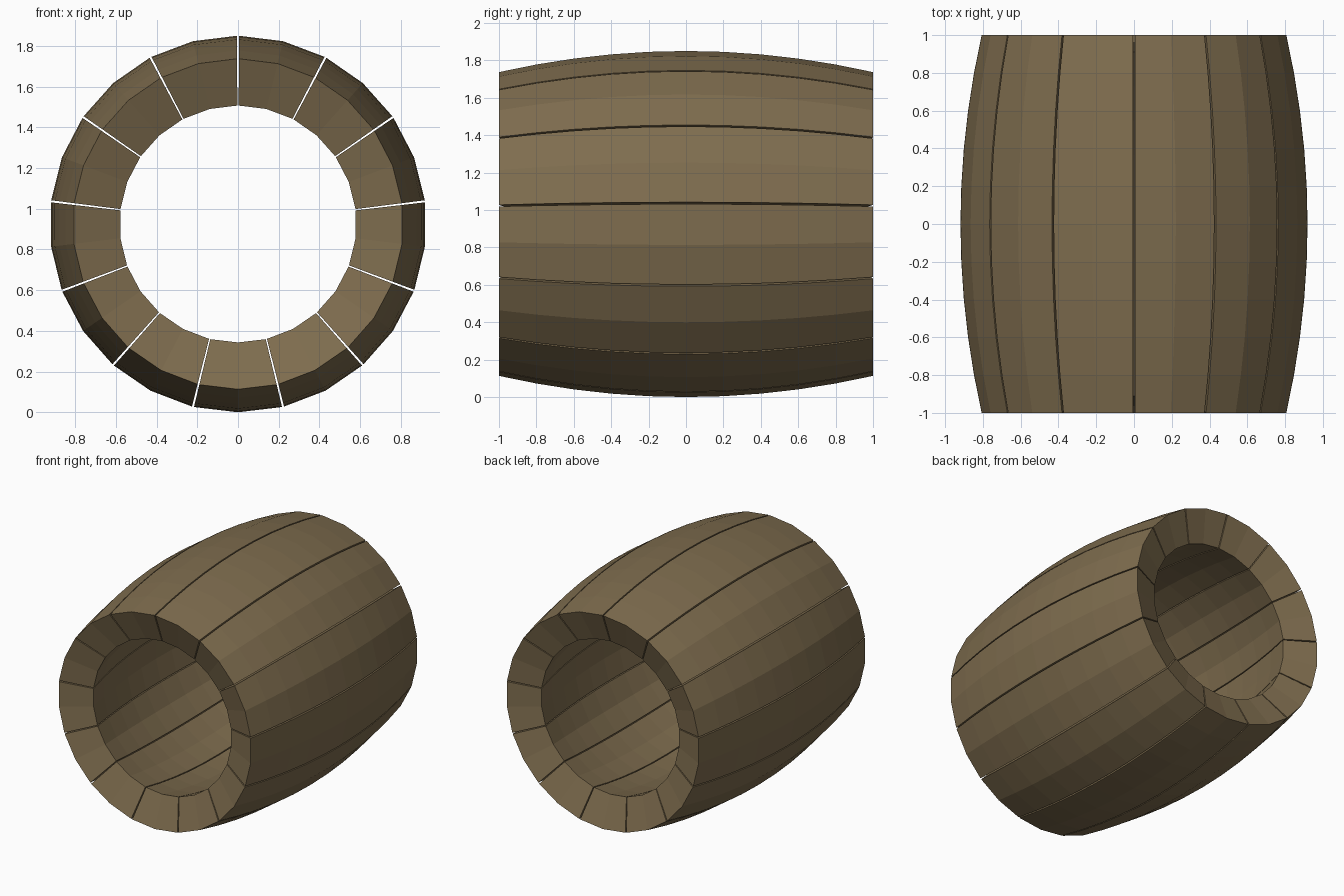
import bpy, bmesh, math

cube = bpy.data.objects.get("Cube")
if cube:
    bpy.data.objects.remove(cube, do_unlink=True)

STAVES = 13
RINGS = 10               # lengthwise segments per stave
R_MID, R_END = 0.925, 0.812
THICK = 0.23             # radial wall thickness at the ends
RIM_DEPTH = 0.09         # how far the rims lean into the barrel
HALF_GAP = 0.0055        # half the angular gap between staves
CENTRE_Z = 0.925

wood = bpy.data.materials.new("brown_wood")
wood.use_nodes = True
wood.diffuse_color = (0.21, 0.152, 0.077, 1)
bsdf = wood.node_tree.nodes["Principled BSDF"]
bsdf.inputs["Base Color"].default_value = wood.diffuse_color
bsdf.inputs["Roughness"].default_value = 0.8


def bulge(t):
    return R_MID - (R_MID - R_END) * t * t


def make_stave(index):
    """One curved plank with two facets across its width."""
    step = 2 * math.pi / STAVES
    start = index * step
    angles = (start + HALF_GAP, start + step / 2, start + step - HALF_GAP)
    bm = bmesh.new()
    sections = []
    for i in range(RINGS + 1):
        t = 2 * i / RINGS - 1
        outer = [(bulge(t), t, a) for a in angles]
        inner = [(bulge(t) - THICK, t * (1 - RIM_DEPTH), a) for a in reversed(angles)]
        sections.append([bm.verts.new((r * math.sin(a), y, CENTRE_Z + r * math.cos(a)))
                         for r, y, a in outer + inner])
    # skin between neighbouring cross-sections
    for s, n in zip(sections, sections[1:]):
        for k in range(6):
            m = (k + 1) % 6
            bm.faces.new((s[k], s[m], n[m], n[k]))
    # leaning end rims
    for s in (sections[0], sections[-1]):
        bm.faces.new((s[0], s[1], s[4], s[5]))
        bm.faces.new((s[1], s[2], s[3], s[4]))
    bmesh.ops.recalc_face_normals(bm, faces=bm.faces)
    mesh = bpy.data.meshes.new(f"barrel_stave_{index + 1}")
    bm.to_mesh(mesh)
    bm.free()
    mesh.materials.append(wood)
    bpy.context.collection.objects.link(bpy.data.objects.new(mesh.name, mesh))


# ring of staves
for i in range(STAVES):
    make_stave(i)
